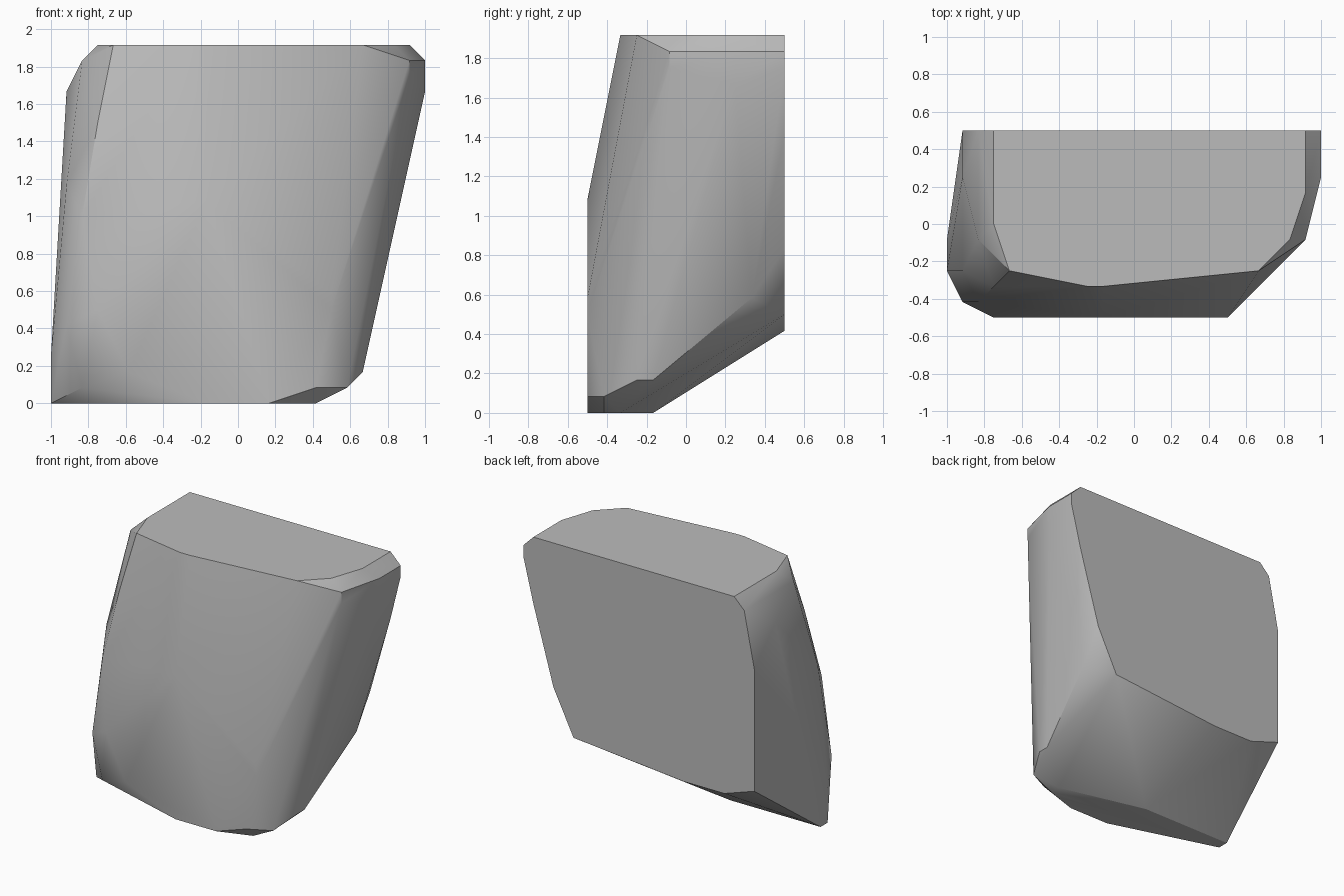
import bpy
import bmesh
import math

cube = bpy.data.objects.get("Cube")
if cube:
    bpy.data.objects.remove(cube, do_unlink=True)

# All measurements are in twelfths of a unit
UNIT = 1 / 12
TOP_HEIGHT = 23
HALF_DEPTH = 6

# Flat facets: each is an outline lying in a single plane
top_outline = [(-9, 6), (-9, 0), (-8, -3), (-3, -4), (-2, -4),
               (8, -3), (10, -1), (11, 2), (11, 6)]
bottom_outline = [(-12, -3), (-12, -2), (-3, -2), (5, -4),
                  (5, -5), (2, -6), (-2, -6)]
back_outline = [(12, 22), (12, 21), (11, 17), (9, 10), (7, 6), (-4, 5),
                (-8, 5), (-11, 6), (-11, 17), (-10, 22)]
front_outline = [(5, 1), (6, 6), (6, 7), (-2, 13), (-9, 6), (-7, 2)]

# Worn corners between the flat facets
left_corners = [(12, 3, 22), (12, 3, 20), (11, -1, 22), (11, -1, 21),
                (9, 4, 7), (8, -2, 2), (8, -3, 2), (7, -5, 1)]
right_corners = [(-10, -1, 22), (-11, 3, 20), (-9, -4, 18), (-11, -3, 14),
                 (-10, -5, 12), (-11, -5, 5), (-12, -1, 3), (-12, -3, 3),
                 (-10, -5, 1)]


def horizontal(outline, height):
    return [(x, y, height) for x, y in outline]


def upright(outline, depth):
    return [(x, depth, z) for x, z in outline]


def make_material(name, color):
    material = bpy.data.materials.new(name)
    material.use_nodes = True
    material.diffuse_color = color
    shader = next(node for node in material.node_tree.nodes
                  if node.type == "BSDF_PRINCIPLED")
    shader.inputs["Base Color"].default_value = color
    shader.inputs["Roughness"].default_value = 0.8
    return material


def make_hull(name, points, material):
    """Wrap the facets and corners in one convex boulder."""
    bm = bmesh.new()
    for x, y, z in points:
        bm.verts.new((x * UNIT, y * UNIT, z * UNIT))
    hull = bmesh.ops.convex_hull(bm, input=bm.verts[:])
    loose = set(hull["geom_interior"]) | set(hull["geom_unused"])
    spare = [item for item in loose if isinstance(item, bmesh.types.BMVert)]
    bmesh.ops.delete(bm, geom=spare, context="VERTS")

    # Merge the triangles of each flat facet into a single face
    bmesh.ops.dissolve_limit(bm, angle_limit=math.radians(0.5),
                             verts=bm.verts[:], edges=bm.edges[:])
    bmesh.ops.recalc_face_normals(bm, faces=bm.faces[:])
    mesh = bpy.data.meshes.new(name)
    bm.to_mesh(mesh)
    bm.free()
    mesh.materials.append(material)
    obj = bpy.data.objects.new(name, mesh)
    bpy.context.collection.objects.link(obj)
    return obj


stone = make_material("stone_grey", (0.5, 0.5, 0.5, 1))
points = (horizontal(top_outline, TOP_HEIGHT)
          + horizontal(bottom_outline, 0)
          + upright(back_outline, HALF_DEPTH)
          + upright(front_outline, -HALF_DEPTH)
          + left_corners + right_corners)
boulder = make_hull("boulder", points, stone)

# Soft facets with crisp main edges
bpy.ops.object.select_all(action="DESELECT")
boulder.select_set(True)
bpy.context.view_layer.objects.active = boulder
bpy.ops.object.shade_smooth_by_angle(angle=math.radians(30))
